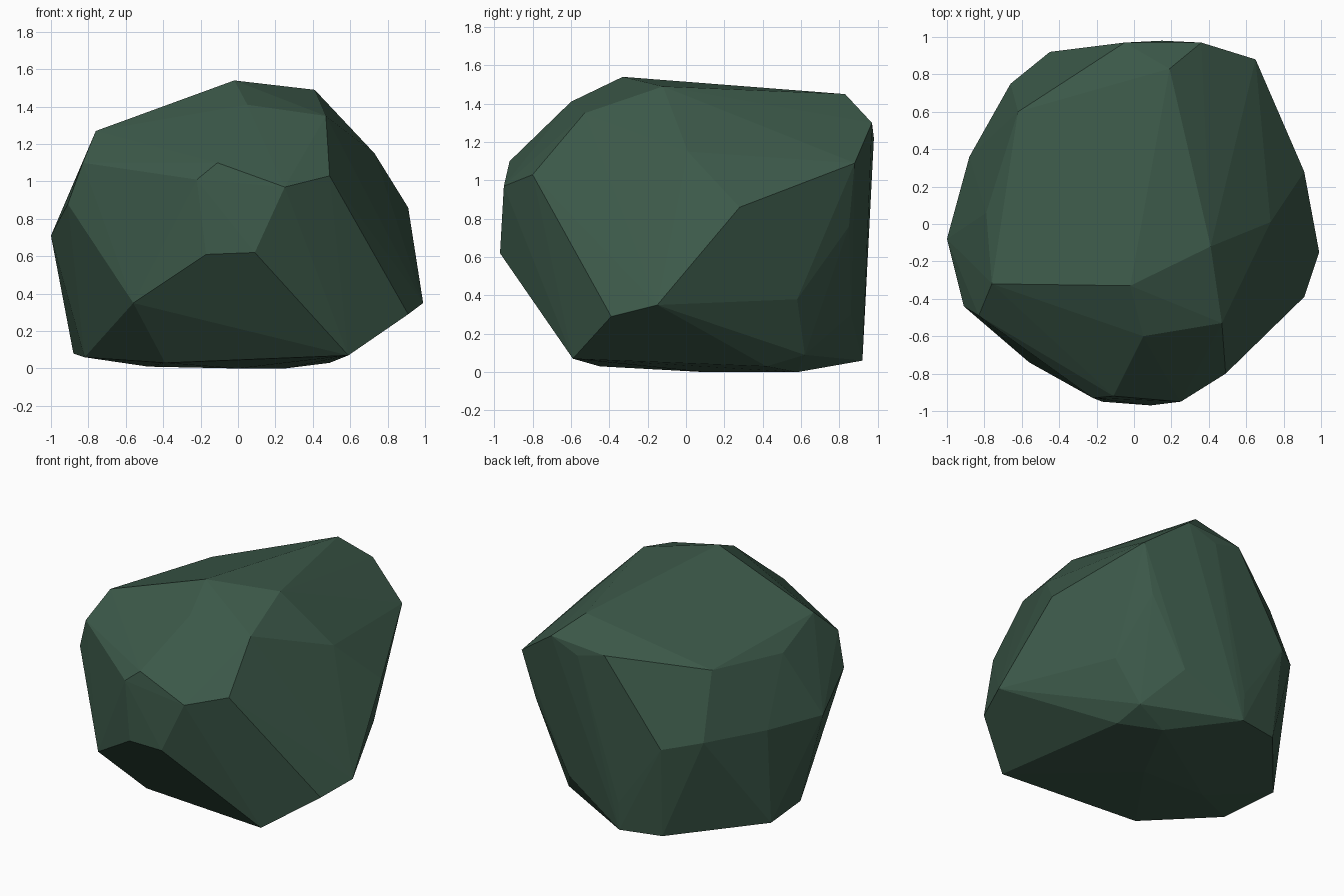
import bpy
import bmesh
import math

# Remove the default cube only
default_cube = bpy.data.objects.get("Cube")
if default_cube is not None:
    bpy.data.objects.remove(default_cube, do_unlink=True)


def make_material(name, colour):
    """One flat matte colour for viewport and render."""
    material = bpy.data.materials.new(name)
    material.use_nodes = True
    material.diffuse_color = colour
    shader = material.node_tree.nodes.get("Principled BSDF")
    shader.inputs["Base Color"].default_value = colour
    shader.inputs["Roughness"].default_value = 0.9
    return material


def make_boulder(name, outlines, material):
    """Wrap a faceted skin around a stack of corner outlines."""
    bm = bmesh.new()
    for outline in outlines:
        for corner in outline:
            bm.verts.new(corner)
    bm.verts.ensure_lookup_table()
    hull = bmesh.ops.convex_hull(bm, input=bm.verts[:], use_existing_faces=False)

    # Drop corners that ended up inside the skin
    unused = [v for v in bm.verts if not v.link_faces]
    bmesh.ops.delete(bm, geom=unused, context="VERTS")

    # Merge nearly level neighbours into broad chipped planes
    bmesh.ops.dissolve_limit(
        bm,
        angle_limit=math.radians(2),
        verts=bm.verts[:],
        edges=bm.edges[:],
    )
    bmesh.ops.recalc_face_normals(bm, faces=bm.faces[:])
    for face in bm.faces:
        face.smooth = False

    mesh = bpy.data.meshes.new(name)
    bm.to_mesh(mesh)
    bm.free()
    mesh.materials.append(material)
    boulder = bpy.data.objects.new(name, mesh)
    bpy.context.scene.collection.objects.link(boulder)
    return boulder


# Crown: the sloping top plane and its front chips
crown = [
    (-.02, -.33, 1.54), (.41, -.12, 1.49), (.05, -.6, 1.41),
    (.47, -.53, 1.35), (.19, .83, 1.45), (-.76, -.32, 1.27),
]

# Shoulder: where the top planes break into the sides
shoulder = [
    (.49, -.8, 1.03), (.25, -.95, .97), (-.11, -.92, 1.1),
    (-.22, -.93, 1.01), (-.83, -.49, 1.1), (-.79, .06, 1.14),
    (-.62, .6, 1.18), (-.05, .97, 1.27), (.15, .98, 1.22),
    (.36, .97, 1.3), (.65, .88, 1.09), (.73, .01, 1.15),
]

# Belly: the widest corners around the middle
belly = [
    (-.17, -.95, .61), (.09, -.97, .62), (-.91, -.44, .88),
    (-1, -.08, .71), (-.88, .36, .74), (-.66, .75, .74),
    (-.45, .92, .7), (.56, .85, .76), (.91, .28, .86),
]

# Skirt: lower corners tucking in toward the ground
skirt = [
    (-.56, -.74, .35), (.91, -.39, .29), (.99, -.15, .35),
    (.64, .58, .38), (.3, .86, .3), (-.13, .93, .25),
]

# Base: the slightly uneven underside
base = [
    (.59, -.59, .07), (-.39, -.45, .03), (-.82, -.09, .06),
    (-.88, .32, .08), (-.42, .86, .07), (-.13, .92, .06),
    (.47, .62, .09), (.49, .42, .03), (.25, .58, 0),
    (-.48, .1, .01), (0, .1, 0),
]

green_stone = make_material("dark green stone", (.045, .1, .067, 1))
make_boulder("boulder", [crown, shoulder, belly, skirt, base], green_stone)
